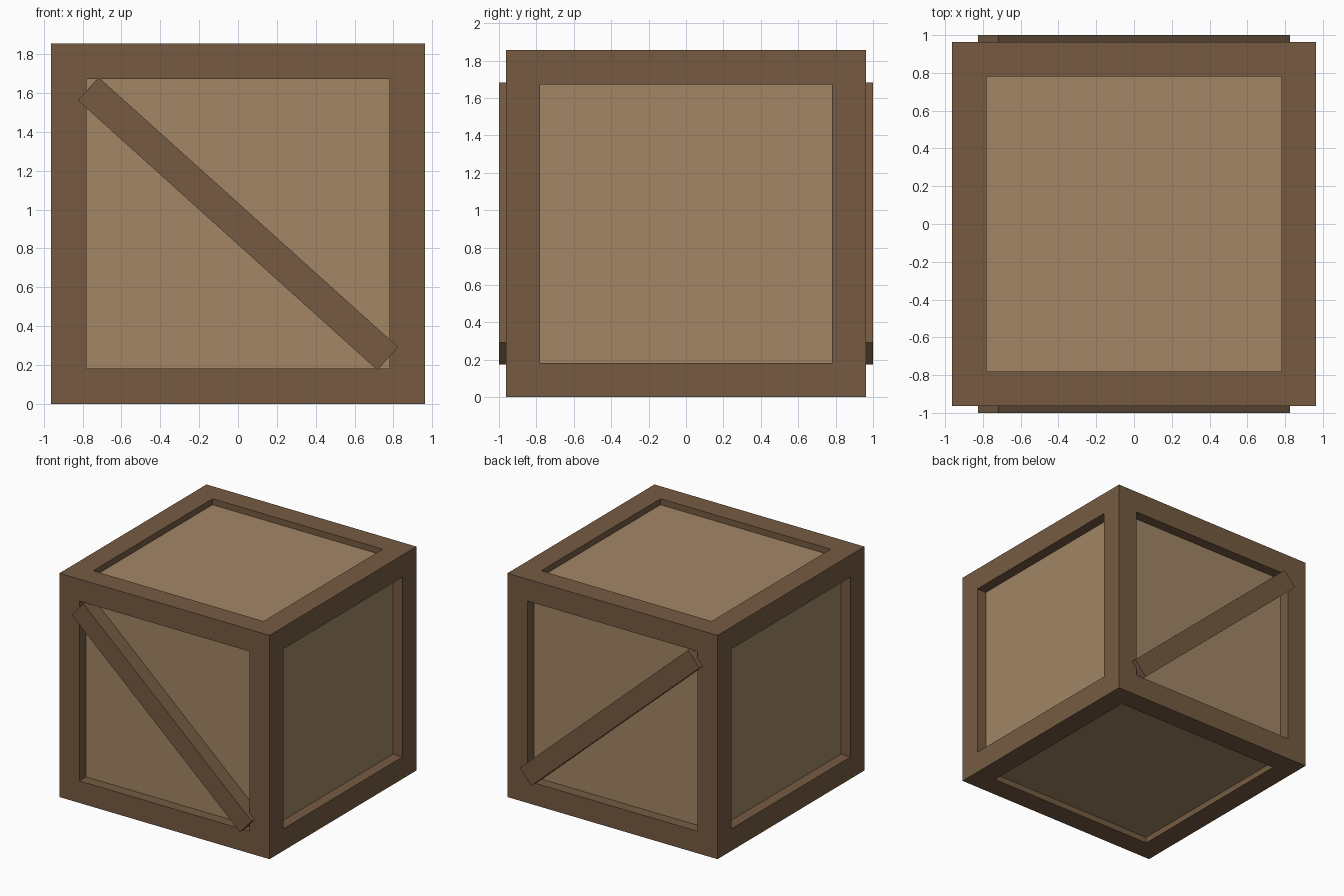
import bpy
import bmesh
from math import radians
from mathutils import Matrix, Vector

if "Cube" in bpy.data.objects:
    bpy.data.objects.remove(bpy.data.objects["Cube"])

HALF = 0.963       # outer half width of the frame
HEIGHT = 1.855
BEAM = 0.182       # visible beam width
MID = HEIGHT / 2


def material(name, rgb):
    mat = bpy.data.materials.new(name)
    mat.diffuse_color = (*rgb, 1)
    mat.use_nodes = True
    mat.node_tree.nodes["Principled BSDF"].inputs["Base Color"].default_value = mat.diffuse_color
    return mat


dark_wood = material("dark_wood", (0.18, 0.105, 0.055))
light_wood = material("light_wood", (0.36, 0.24, 0.13))


def box(name, size, location, mat, angle=0.0, edit=None):
    """Box of a given size, optionally turned about y and edited in bmesh."""
    bm = bmesh.new()
    bmesh.ops.create_cube(bm, size=1, matrix=Matrix.Diagonal((*size, 1)))
    if edit:
        edit(bm)
    mesh = bpy.data.meshes.new(name)
    bm.to_mesh(mesh)
    bm.free()
    mesh.materials.append(mat)
    obj = bpy.data.objects.new(name, mesh)
    obj.location = Vector(location)
    obj.rotation_euler.y = angle
    bpy.context.collection.objects.link(obj)
    return obj


def cut_openings(bm):
    """Inset every side by the beam width and open it."""
    sides = bm.faces[:]
    bmesh.ops.inset_individual(bm, faces=sides, thickness=BEAM, use_even_offset=True)
    bmesh.ops.delete(bm, geom=sides, context='FACES')


# Outer frame: open cube shell thickened inwards
frame = box("frame", (2 * HALF, 2 * HALF, HEIGHT), (0, 0, MID), dark_wood,
            edit=cut_openings)
solid = frame.modifiers.new("beam_thickness", 'SOLIDIFY')
solid.thickness = 0.12
solid.offset = -1
solid.use_even_offset = True

# Recessed panels, made as one inner box
box("inner_panels", (1.75, 1.75, HEIGHT - 0.1), (0, 0, MID), light_wood)

# Diagonal braces on front and back, both high at -x
for name, side in (("front_brace", -1), ("back_brace", 1)):
    box(name, (2.076, 0.13, 0.16), (0, side * 0.935, MID), dark_wood,
        angle=radians(42))
